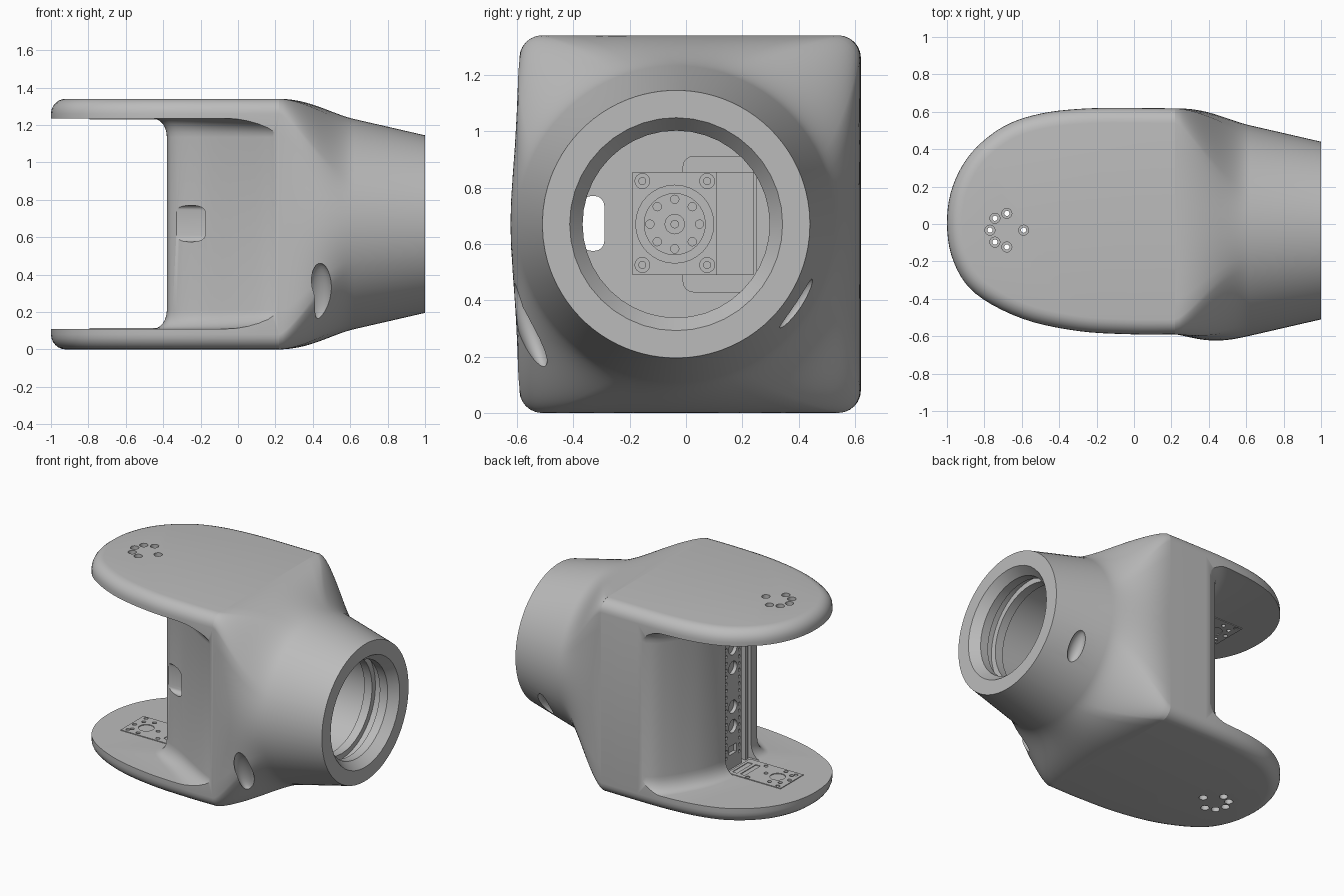
import bpy, bmesh, math
from mathutils import Matrix, Vector

cube = bpy.data.objects.get("Cube")
if cube:
    bpy.data.objects.remove(cube, do_unlink=True)

grey = bpy.data.materials.new("matte grey")
grey.use_nodes = True
grey.diffuse_color = (0.5, 0.5, 0.5, 1)
grey.node_tree.nodes["Principled BSDF"].inputs["Base Color"].default_value = (0.5, 0.5, 0.5, 1)

CY, CZ, H = -0.035, 0.67, 1.34      # tube axis and total height
JOIN, BACK = 0.22, 0.618            # where the fork meets the neck, and its +y flank


def finish(name, bm):
    bmesh.ops.recalc_face_normals(bm, faces=bm.faces)
    me = bpy.data.meshes.new(name)
    bm.to_mesh(me)
    bm.free()
    me.materials.append(grey)
    ob = bpy.data.objects.new(name, me)
    bpy.context.collection.objects.link(ob)
    return ob


def loft(name, rings):
    bm = bmesh.new()
    vs = [[bm.verts.new(p) for p in ring] for ring in rings]
    n = len(vs[0])
    for a, b in zip(vs, vs[1:]):
        for i in range(n):
            j = (i + 1) % n
            bm.faces.new((a[i], a[j], b[j], b[i]))
    bm.faces.new(vs[0])
    bm.faces.new(vs[-1])
    return finish(name, bm)


def box(bm, lo, hi):
    lo, hi = Vector(lo), Vector(hi)
    m = Matrix.Translation((lo + hi) / 2) @ Matrix.Diagonal((*(hi - lo), 1))
    bmesh.ops.create_cube(bm, size=1, matrix=m)


def rod(bm, a, b, r, seg=16):
    a, b = Vector(a), Vector(b)
    m = Matrix.Translation((a + b) / 2) @ (b - a).to_track_quat('Z', 'Y').to_matrix().to_4x4()
    bmesh.ops.create_cone(bm, cap_ends=True, segments=seg, radius1=r, radius2=r,
                          depth=(b - a).length, matrix=m)


def build(name, boxes=(), rods=()):
    bm = bmesh.new()
    for b in boxes:
        box(bm, *b)
    for r in rods:
        rod(bm, *r)
    return finish(name, bm)


def rounded_slot(name, lo, hi):
    # Box along x with its four long edges rounded
    bm = bmesh.new()
    box(bm, lo, hi)
    bmesh.ops.bevel(bm, geom=[e for e in bm.edges if abs(e.verts[0].co.x - e.verts[1].co.x) > .1],
                    offset=.035, segments=4, affect='EDGES', profile=.5)
    return finish(name, bm)


def scoop(name, centre, tilt, radii):
    bm = bmesh.new()
    m = Matrix.Translation(centre) @ Matrix.Rotation(math.radians(tilt), 4, 'X')
    bmesh.ops.create_uvsphere(bm, u_segments=24, v_segments=16, radius=1,
                              matrix=m @ Matrix.Diagonal((*radii, 1)))
    return finish(name, bm)


def activate(ob):
    bpy.ops.object.select_all(action='DESELECT')
    ob.select_set(True)
    bpy.context.view_layer.objects.active = ob


def cut(ob, cutter, keep=False):
    activate(ob)
    mod = ob.modifiers.new("cut", 'BOOLEAN')
    mod.operation, mod.solver, mod.object = 'DIFFERENCE', 'EXACT', cutter
    bpy.ops.object.modifier_apply(modifier=mod.name)
    if not keep:
        bpy.data.objects.remove(cutter, do_unlink=True)


def smooth(ob, angle=35):
    activate(ob)
    bpy.ops.object.shade_smooth_by_angle(angle=math.radians(angle))


def spline(pts, steps):
    # Catmull-Rom through the points
    pts = [Vector(p) for p in pts]
    ext = [2 * pts[0] - pts[1]] + pts + [2 * pts[-1] - pts[-2]]
    out = []
    for a, b, c, d in zip(ext, ext[1:], ext[2:], ext[3:]):
        for k in range(steps):
            t = k / steps
            out.append(0.5 * (2 * b + (c - a) * t + (2 * a - 5 * b + 4 * c - d) * t * t
                              + (3 * b - a - 3 * c + d) * t ** 3))
    return out + [pts[-1]]


def shifted(path, d):
    # Offset a 2D path to its left by d
    out = []
    for i, p in enumerate(path):
        t = (path[min(i + 1, len(path) - 1)] - path[max(i - 1, 0)]).normalized()
        out.append(p + Vector((-t.y, t.x)) * d)
    return out


def fillet_layers(z0, z1, r, n=6):
    # Height and inset pairs of a stack with rounded ends
    angles = [math.pi / 2 * k / n for k in range(n + 1)]
    low = [(z0 + r * (1 - math.cos(a)), r * (1 - math.sin(a))) for a in angles]
    return low + [(z0 + z1 - z, d) for z, d in reversed(low)]


# Fork: D-shaped block with rounded top and bottom rims
outline = spline([(JOIN, BACK), (.05, .62), (-.25, .618), (-.5, .59), (-.7, .52), (-.87, .38),
                  (-.97, .2), (-1, 0), (-.965, -.2), (-.85, -.37), (-.6, -.505), (-.3, -.572),
                  (0, -.59), (JOIN, -.59)], 5)
rings = []
for z, d in fillet_layers(0, H, .08):
    pts = shifted(outline, d)
    pts[0], pts[-1] = Vector((JOIN, BACK - d)), Vector((JOIN, d - .59))
    rings.append([(p.x, p.y, z) for p in pts])
fork = loft("fork", rings)

# Open space between the two plates, leaving the web with fillets that widen at the front
web = spline([(.3, -.655), (.21, -.592), (.12, -.545), (0, -.475), (-.175, -.37), (-.33, -.29),
              (-.375, -.23), (-.38, -.1), (-.38, .1), (-.37, .2), (-.335, .315), (-.275, .435),
              (-.225, .515), (-.175, .575), (-.12, .61), (-.02, .65)], 4)
rings = []
for z, d in fillet_layers(.11, 1.235, .1):
    edge = [p.lerp(q, .75 + max(0, 1.3 - 4 * i / len(web)))
            for i, (p, q) in enumerate(zip(web, shifted(web, d)))]
    far = [(-1.4, .9), (-1.4, -1.1), (.3, -1.1)]
    rings.append([(p.x, p.y, z) for p in edge] + [(x, y, z) for x, y in far])
cut(fork, loft("pocket_cutter", rings))

# Neck: rounded rectangle whose corners fan out into a tapered tube
section, R, STEPS = [], .08, 12
axis = Vector((CY, CZ))
corners = [(BACK - R, H - R), (-.59 + R, H - R), (-.59 + R, R), (BACK - R, R)]
for c, corner in enumerate(corners):
    here, there = Vector(corner), Vector(corners[(c + 1) % 4])
    for k in range(STEPS + 1):
        a = math.pi / 2 * (c + k / STEPS)
        section.append((here + Vector((math.cos(a), math.sin(a))) * R, a))
    off = Vector((math.cos(a), math.sin(a))) * R
    section += [(here.lerp(there, k / 10) + off, a) for k in range(1, 10)]
rings = []
for k in range(22):
    x = JOIN + (.62 - JOIN) * k / 20 if k < 21 else 1
    t = min(1, (x - JOIN) / (.62 - JOIN)) ** 1.4
    w = t * (2 - t)
    r = .475 + .23 * (1 - x)
    ring = []
    for p, a in section:
        fan = Vector((math.cos(a), math.sin(a)))
        aim = (fan + (p - axis).normalized()).normalized()
        ring.append(p.lerp(axis + aim * r, w))
    rings.append([(x, p.x, p.y) for p in ring])
neck = loft("tube_neck", rings)

# Stepped bore with a tapered mouth and a retaining groove
profile = [(1.05, .378), (1, .378), (.94, .332), (.88, .332), (.88, .37), (.82, .37),
           (.82, .332), (.76, .332), (.76, .36), (0, .36)]
rings = [[(x, CY + r * math.cos(k * math.tau / 40), CZ + r * math.sin(k * math.tau / 40))
          for k in range(40)] for x, r in profile]
bore = loft("bore_cutter", rings)
cut(neck, bore, keep=True)
cut(fork, bore)

# Cable slot through the slanted web wall, and the recess beside the motor
cut(fork, rounded_slot("slot_cutter", (-.45, -.37, .575), (.05, -.29, .77)))
cut(fork, rounded_slot("recess_cutter", (-.07, -.01, .43), (.1, .25, .91)))

# Two scooped screw pockets on the flanks of the neck
cut(neck, scoop("front_scoop_cutter", (.44, -.56, .31), 20, (.062, .045, .16)))
cut(neck, scoop("back_scoop_cutter", (.8, .395, .385), -33, (.05, .04, .105)))

# Screw holes through both plates, with counterbores on the outside
HX, HY = -.68, -.033
ring_holes = [(HX + .09 * math.cos(a), HY + .09 * math.sin(a))
              for a in map(math.radians, (0, 90, 135, 180, 225, 270))]
cut(fork, build("screw_cutter", rods=[((x, y, -.1), (x, y, H + .1), .014) for x, y in ring_holes]))
cut(fork, build("counterbore_cutter",
                rods=[((x, y, z - .04), (x, y, z + .04), .027) for x, y in ring_holes for z in (0, H)]))

# Vertical channel in the web end
cut(fork, build("channel_cutter", boxes=[((-.6, -.17, .111), (-.33, .11, 1.234))]))
smooth(fork)
smooth(neck)

# Perforated panel standing in the channel
panel = build("channel_panel", boxes=[((-.37, -.08, .11), (-.32, .11, 1.235))])
small = [(y, .2 + k * .047) for k in range(21) for y in (-.055, .085)]
cut(panel, build("panel_cutter", rods=[((-.4, y, z), (-.345, y, z), .011, 10) for y, z in small]))
cut(panel, build("panel_cutter", boxes=[((-.4, -.025, z - .03), (-.345, .055, z + .03)) for z in (.24, 1.1)],
                 rods=[((-.4, .015, CZ + s), (-.345, .015, CZ + s), .045, 20)
                       for s in (-.27, -.135, .135, .27)]))
smooth(panel)
build("channel_rail", boxes=[((-.37, -.15, .11), (-.32, -.125, 1.235))])

# Motor mounting pads on the inner faces of the plates
for name, z0, z1 in (("lower_pad", .107, .115), ("upper_pad", 1.23, 1.238)):
    pad = build(name, boxes=[((-.795, -.15, z0), (-.385, .1, z1))])
    dots = ring_holes + [(x, y) for x in (-.76, -.53) for y in (-.12, .08)]
    cut(pad, build("pad_cutter", boxes=[((x, -.1, 0), (x + .035, .07, H)) for x in (-.5, -.44)],
                   rods=[((x, y, 0), (x, y, H), .014) for x, y in dots]
                   + [((HX, HY, 0), (HX, HY, H), .05, 24)]))

# Motor at the bottom of the bore: case, flange and horn
MY = CY - .005
build("motor_case", boxes=[((-.08, -.19, .49), (.01, .24, .855))])
build("motor_flange", boxes=[((0, -.19, .49), (.03, .11, .855))])
horn = build("motor_horn", rods=[((.02, MY, CZ), (.02 + h, MY, CZ), r, 32)
                                 for r, h in ((.14, .02), (.11, .035))])
spots = [(MY + .088 * math.cos(k * math.pi / 4), CZ + .088 * math.sin(k * math.pi / 4))
         for k in range(8)]
cut(horn, build("horn_cutter", rods=[((.045, y, z), (.1, y, z), .015, 12) for y, z in spots]))
smooth(horn)
hub = build("motor_hub", rods=[((.04, MY, CZ), (.04 + h, MY, CZ), r, 24)
                               for r, h in ((.036, .025), (.015, .032))])
bolts = build("motor_bolts", rods=[((.02, y, z), (.02 + h, y, z), r, 16)
                                   for y in (-.155, .075) for z in (.525, .823)
                                   for r, h in ((.028, .02), (.014, .026))])
smooth(hub)
smooth(bolts)
